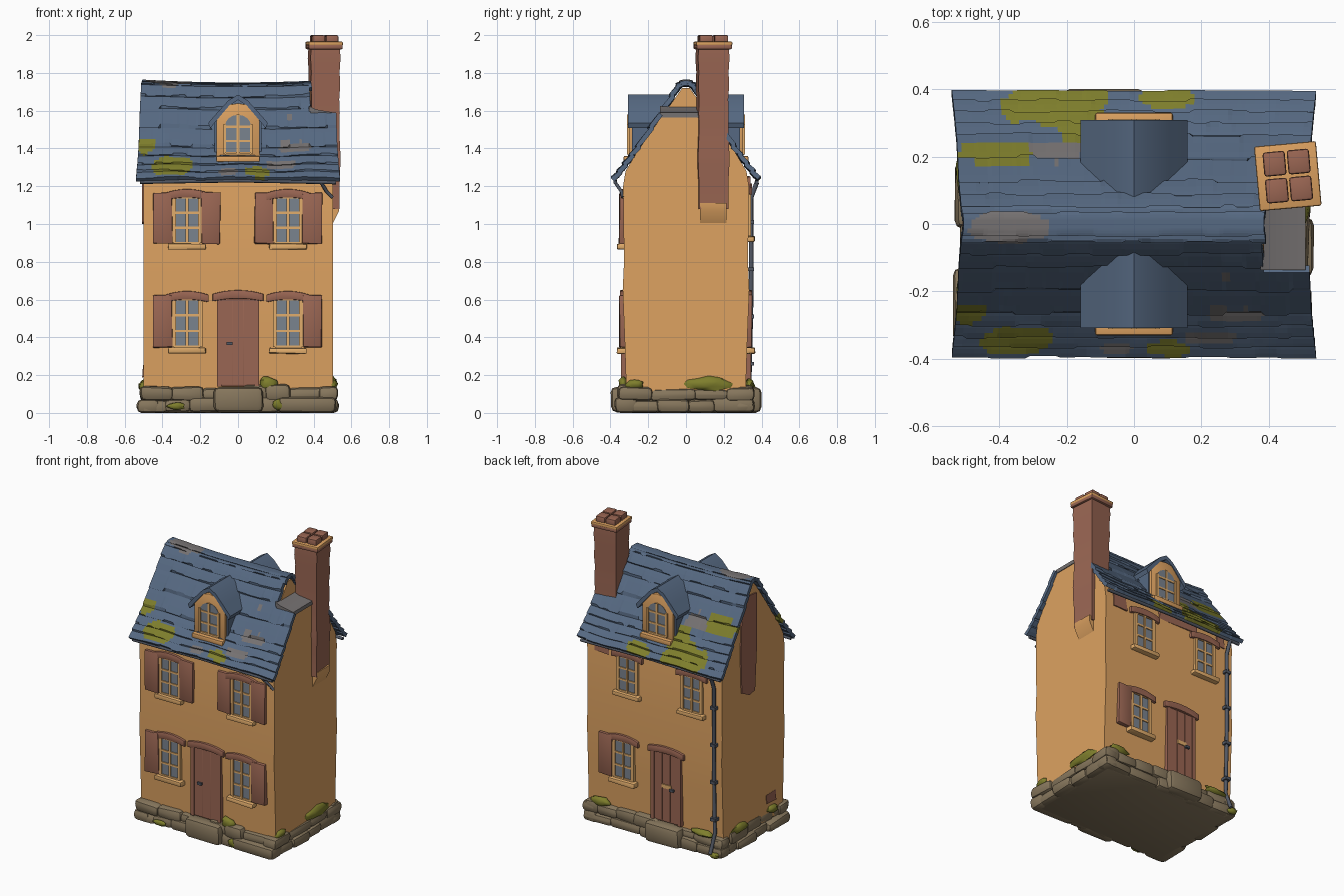
import bpy, bmesh, math, random
from mathutils import Matrix, Vector

if "Cube" in bpy.data.objects:
    bpy.data.objects.remove(bpy.data.objects["Cube"])

random.seed(4)
R = random.uniform


def lin(c):
    c /= 255
    return c / 12.92 if c < 0.04 else ((c + 0.055) / 1.055) ** 2.4


def material(name, r, g, b):
    m = bpy.data.materials.new(name)
    m.diffuse_color = (lin(r), lin(g), lin(b), 1)
    m.use_nodes = True
    m.node_tree.nodes["Principled BSDF"].inputs["Base Color"].default_value = m.diffuse_color
    return m


plaster = material("ochre plaster", 221, 162, 97)
cream = material("pale trim", 226, 173, 108)
brown = material("red brown", 154, 102, 83)
slate = material("blue slate", 86, 105, 130)
grey = material("grey slate", 118, 114, 114)
moss = material("moss", 126, 126, 44)
stone = material("stone", 135, 119, 93)
glass = material("window glass", 122, 131, 142)
iron = material("grey iron", 82, 88, 100)


def finish(bm, name, mats, bevel=0, angle=35):
    bmesh.ops.recalc_face_normals(bm, faces=bm.faces)
    if bevel:
        bmesh.ops.bevel(bm, geom=bm.edges[:], offset=bevel, segments=2, profile=0.5, affect='EDGES')
    me = bpy.data.meshes.new(name)
    bm.to_mesh(me)
    bm.free()
    for p in me.polygons:
        p.use_smooth = True
    me.set_sharp_from_angle(angle=math.radians(angle))
    for m in mats:
        me.materials.append(m)
    ob = bpy.data.objects.new(name, me)
    bpy.context.collection.objects.link(ob)
    return ob


def box(name, x, y, z, mat, bevel=0, jitter=0, turn=0):
    """Box from (min, max) ranges."""
    bm = bmesh.new()
    bmesh.ops.create_cube(bm, size=1)
    c = Vector([(a + b) / 2 for a, b in (x, y, z)])
    s = [abs(b - a) for a, b in (x, y, z)]
    rot = Matrix.Rotation(turn, 3, 'Z')
    for v in bm.verts:
        v.co = rot @ Vector([v.co[i] * s[i] for i in range(3)]) + c
        v.co += Vector((R(-1, 1), R(-1, 1), R(-1, 1))) * jitter
        v.co.z = max(v.co.z, 0)
    return finish(bm, name, [mat], bevel)


def prism(name, outline, a, b, mat, axis='Y', bevel=0):
    """Extrude a 2D outline (u, z) along Y or X."""
    bm = bmesh.new()
    put = (lambda u, z, d: (u, d, z)) if axis == 'Y' else (lambda u, z, d: (d, u, z))
    rings = [[bm.verts.new(put(u, z, d)) for u, z in outline] for d in (a, b)]
    n = len(outline)
    for r in rings:
        bm.faces.new(r)
    for i in range(n):
        j = (i + 1) % n
        bm.faces.new((rings[0][i], rings[0][j], rings[1][j], rings[1][i]))
    return finish(bm, name, [mat], bevel)


def tube(name, pts, radius, mat):
    cu = bpy.data.curves.new(name, 'CURVE')
    cu.dimensions = '3D'
    cu.bevel_depth, cu.bevel_resolution, cu.use_fill_caps = radius, 2, True
    sp = cu.splines.new('POLY')
    sp.points.add(len(pts) - 1)
    for p, q in zip(sp.points, pts):
        p.co = (*q, 1)
    cu.materials.append(mat)
    ob = bpy.data.objects.new(name, cu)
    bpy.context.collection.objects.link(ob)


def blob(name, c, r, mat):
    bm = bmesh.new()
    bmesh.ops.create_icosphere(bm, subdivisions=2, radius=1)
    for v in bm.verts:
        k = R(0.75, 1.15)
        v.co = [c[i] + v.co[i] * r[i] * k for i in range(3)]
    finish(bm, name, [mat], angle=60)


# Walls: full gable, with a lower shoulder at the chimney end
side = [(0.315, 0.08), (0.325, 0.4), (0.335, 0.65), (0.328, 0.8), (0.333, 1.2), (0.32, 1.28), (0.26, 1.38)]
full = side + [(0.12, 1.58), (0.02, 1.72)]
low = side + [(0.125, 1.575)]
for name, half, x0, x1 in (("gable_walls", full, -0.5, 0.385), ("shoulder_wall", low, 0.36, 0.503)):
    prism(name, half + [(-y, z) for y, z in reversed(half)], x0, x1, plaster, 'X')

# Main roof: shallow stepped slate courses, coloured in patches
PROF = [(0.39, 1.24), (0.33, 1.315), (0.26, 1.405), (0.12, 1.61), (0.045, 1.73), (0.012, 1.75)]
PATCHES = [(-0.5, -0.26, .06, .035, 1), (-0.35, -0.345, .11, .04, 1), (0.1, -0.37, .06, .025, 1),
           (-0.24, 0.36, .16, .07, 1), (-0.13, 0.29, .1, .05, 1), (-0.4, 0.21, .12, .03, 1),
           (0.1, 0.37, .08, .03, 1), (-0.37, -0.01, .14, .045, 2), (-0.23, 0.22, .08, .035, 2),
           (0.3, -0.27, .09, .02, 2), (0.22, -0.34, .08, .02, 2), (0.27, -0.17, .05, .012, 2),
           (-0.05, -0.37, .05, .015, 2)]


def roof_point(t):
    f = min(max(t, 0), 0.9999) * (len(PROF) - 1)
    i = int(f)
    (a, b), (c, d) = PROF[i], PROF[i + 1]
    return a + (c - a) * (f - i), b + (d - b) * (f - i)


def build_roof():
    bm = bmesh.new()
    cols, n = 84, 10
    rows = []
    for s in (-1, 1):
        part = []
        for k in range(n):
            drop, w = [], 0
            for i in range(cols + 1):  # one offset per slate
                if w == 0:
                    d, w = (R(-0.014, 0.014), R(0, 0.004)), random.randint(3, 9)
                w -= 1
                drop.append(d)
            for f, lift in ((0, 0.008), (0.35, 0.006), (0.7, 0.003), (0.95, 0)):
                row = []
                for i in range(cols + 1):
                    t = (k + f) / n + drop[i][0] * (f == 0)
                    y, z = roof_point(t)
                    x = (i / cols * 2 - 1) * (0.54 - 0.035 * t)
                    up = lift + drop[i][1] * (1 - f)
                    z += 0.06 * t * x * x + up * 0.6 + 0.004 * math.sin(17 * x + 5 * s) * (1 - t)
                    row.append(bm.verts.new((x, s * (y + up * 0.7), z)))
                part.append(row)
        rows += part if s < 0 else part[::-1]
    for a, b in zip(rows, rows[1:]):
        for i in range(cols):
            quad = (a[i], a[i + 1], b[i + 1], b[i])
            c = sum((v.co for v in quad), Vector()) / 4
            if c.x > 0.385 and c.z > 1.6:  # cut away beside the chimney
                continue
            f = bm.faces.new(quad)
            wob = 1 + 0.3 * math.sin(55 * c.x + 9 * c.y) * math.cos(40 * c.y)
            for px, py, rx, ry, m in PATCHES:
                if ((c.x - px) / rx) ** 2 + ((c.y - py) / ry) ** 2 < wob:
                    f.material_index = m
    bmesh.ops.delete(bm, geom=[v for v in bm.verts if not v.link_faces], context='VERTS')
    me = bpy.data.meshes.new("main_roof")
    bm.to_mesh(me)
    bm.free()
    for m in (slate, moss, grey):
        me.materials.append(m)
    ob = bpy.data.objects.new("main_roof", me)
    bpy.context.collection.objects.link(ob)
    mod = ob.modifiers.new("thickness", 'SOLIDIFY')
    mod.thickness, mod.offset = 0.025, -1


build_roof()
prism("shoulder_ledge", [(0.375, 1.625), (0.41, 1.607), (0.508, 1.59), (0.508, 1.565), (0.375, 1.57)],
      -0.137, 0.125, grey)


def arch(cx, w, z0, z1, rise, n=8):
    """Outline with an arched top."""
    top = [(cx + w * math.cos(math.pi * i / n), z1 + rise * math.sin(math.pi * i / n)) for i in range(n + 1)]
    return [(cx + w, z0)] + top + [(cx - w, z0)]


def lintel(cx, w, z, s):
    up = [(cx + w * i / 4, z + 0.055 - 0.02 * (i / 4) ** 2) for i in range(-4, 5)]
    lo = [(cx + w * i / 4, z + 0.01 - 0.015 * (i / 4) ** 2) for i in range(4, -5, -1)]
    prism("lintel", up + lo, s * 0.31, s * 0.35, brown, bevel=0.005)


def window(cx, z0, z1, s, shutters=()):
    w, d = 0.07, 0.332
    box("window_glass", (cx - w, cx + w), (s * 0.3, s * (d + 0.005)), (z0, z1), glass)
    for u in (-1, 0, 1):
        t = 0.011 if u else 0.007
        box("window_upright", (cx + u * w - t, cx + u * w + t), (s * 0.3, s * (d + 0.013)), (z0, z1), cream)
    for i in range(4):
        z = z0 + (z1 - z0) * i / 3
        box("window_bar", (cx - w, cx + w), (s * 0.3, s * (d + 0.011)), (z - 0.006, z + 0.006), cream)
    box("window_sill", (cx - 0.1, cx + 0.1), (s * 0.3, s * 0.365), (z0 - 0.035, z0 - 0.005), cream, 0.006, 0.003)
    lintel(cx, 0.115, z1 - 0.01, s)
    for u in shutters:
        a = cx + u * 0.078
        box("shutter", (a, a + u * 0.1), (s * 0.31, s * 0.352), (z0 - 0.005, z1 + 0.025), brown, 0.006, 0.005)


def door(cx, s):
    box("door", (cx - 0.105, cx + 0.105), (s * 0.3, s * 0.336), (0.14, 0.605), brown, 0.004)
    for u in (-1, 1):
        box("door_post", (cx + u * 0.1 - 0.012, cx + u * 0.1 + 0.012), (s * 0.3, s * 0.345), (0.14, 0.61), brown)
    for i in range(3):
        x = cx - 0.088 + i * 0.0595
        box("door_plank", (x, x + 0.056), (s * 0.32, s * 0.339), (0.15, 0.6), brown)
    box("door_handle", (cx - 0.06, cx - 0.03), (s * 0.33, s * 0.352), (0.36, 0.376), iron)
    lintel(cx, 0.135, 0.595, s)
    box("door_step", (cx - 0.13, cx + 0.13), (s * 0.3, s * 0.4), (0.0, 0.135), stone, 0.03, 0.006)


# Front and back openings
for cx in (-0.27, 0.265):
    window(cx, 0.9, 1.14, -1, (-1, 1))
    window(cx, 0.35, 0.6, -1, (math.copysign(1, cx),))
window(0.2, 0.94, 1.17, 1)
window(-0.28, 0.94, 1.17, 1)
window(0.23, 0.35, 0.6, 1, (1,))
door(0, -1)
door(-0.09, 1)
box("letter_plate", (-0.13, -0.06), (0.33, 0.345), (0.37, 0.395), cream)

# Bare brick patches in the plaster
for x0, x1, z0 in ((0.34, 0.44, 1.16), (-0.22, 0.08, 1.2), (-0.44, -0.38, 1.18)):
    box("brick_patch", (x0, x1), (0.32, 0.337), (z0, 1.25), brown, 0, 0.006)
prism("gable_brick", [(-.03, 1.66), (-.03, 1.3), (-.01, 1.01), (.05, 1.0), (.13, 1.04), (.14, 1.3), (.13, 1.55),
                      (.05, 1.67)], -0.508, -0.49, brown, 'X')
box("low_brick", (-0.505, -0.49), (-0.24, -0.14), (0.19, 0.25), brown, 0, 0.004)

# Dormers
for s in (-1, 1):
    box("dormer_cheeks", (-0.125, 0.125), (s * 0.05, s * 0.285), (1.32, 1.57), slate)
    prism("dormer_front", arch(0, 0.115, 1.335, 1.54, 0.1), s * 0.275, s * 0.303, plaster, bevel=0.005)
    prism("dormer_glass", arch(0, 0.068, 1.38, 1.52, 0.058), s * 0.29, s * 0.306, glass)
    for x in (-0.07, 0, 0.07):
        box("dormer_upright", (x - 0.007, x + 0.007), (s * 0.29, s * 0.312), (1.37, 1.53 if x else 1.58), cream)
    for z in (1.37, 1.44, 1.515):
        box("dormer_bar", (-0.07, 0.07), (s * 0.29, s * 0.311), (z - 0.006, z + 0.006), cream)
    box("dormer_sill", (-0.115, 0.115), (s * 0.27, s * 0.33), (1.328, 1.36), plaster, 0.006)
    half = [(0.158, 1.535), (0.105, 1.595), (0.05, 1.655)]
    top = half + [(0, 1.685)] + [(-x, z) for x, z in half[::-1]]
    prism("dormer_roof", top + [(x * 0.93, z - 0.028) for x, z in top[::-1]], s * 0.06, s * 0.308, slate)

# Chimney: wobbly stack, corbel, cap and four pots
bm = bmesh.new()
rings, turn = [], Matrix.Rotation(0.09, 3, 'Z')
for i in range(13):
    z, k = 1.08 + i * 0.87 / 12, R(0.073, 0.08)
    rings.append([bm.verts.new(turn @ Vector((u * k, v * (k + 0.004), 0)) + Vector((0.456, 0.14, z)))
                  for u, v in ((-1, -1), (1, -1), (1, 1), (-1, 1))])
for a, b in zip(rings, rings[1:]):
    for i in range(4):
        bm.faces.new((a[i], a[(i + 1) % 4], b[(i + 1) % 4], b[i]))
bm.faces.new(rings[0])
bm.faces.new(rings[-1])
finish(bm, "chimney_stack", [brown], angle=50)
prism("chimney_corbel", [(0.45, 1.11), (0.537, 1.11), (0.535, 1.07), (0.5, 1.0), (0.45, 1.0)], 0.075, 0.215, plaster)
box("chimney_cap", (0.365, 0.547), (0.047, 0.237), (1.925, 1.952), brown, 0.008, 0, 0.09)
box("cap_mortar", (0.364, 0.548), (0.046, 0.238), (1.945, 1.965), plaster, 0.006, 0, 0.09)
for u in (-1, 1):
    for v in (-1, 1):
        p = turn @ Vector((u * 0.036, v * 0.04, 0)) + Vector((0.456, 0.142, 0))
        box("chimney_pot", (p.x - .033, p.x + .033), (p.y - .036, p.y + .036), (1.95, 2.0), brown, 0.008, 0, 0.09)

# Gutters and drain pipes
for s in (-1, 1):
    tube("gutter", [(-0.52, s * 0.375, 1.222), (0, s * 0.375, 1.23), (0.52, s * 0.375, 1.22)], 0.01, iron)
tube("drain_pipe", [(-0.45, 0.375, 1.22), (-0.45, 0.345, 1.14), (-0.45, 0.345, 0.6), (-0.45, 0.335, 0.16),
                    (-0.45, 0.385, 0.04)], 0.012, iron)
for z in (0.25, 0.5, 0.75, 1.0):
    box("pipe_bracket", (-0.47, -0.43), (0.32, 0.36), (z, z + 0.02), iron)
tube("corner_spout", [(0.44, -0.375, 1.22), (0.47, -0.34, 1.17), (0.5, -0.335, 1.14)], 0.009, iron)

# Stone footing: core and two courses of rounded stones
box("footing_core", (-0.49, 0.49), (-0.335, 0.335), (0, 0.125), stone, 0.02)
for k in range(2):
    z0, z1 = ((0.0, 0.08), (0.062, 0.14))[k]
    out = 0.008 * (1 - k)
    for axis, span, edge in ((0, 0.51, 0.35), (1, 0.35, 0.51)):
        for s in (-1, 1):
            a = -span
            while a < span - 0.02:
                b = min(a + R(0.11, 0.24), span)
                if span - b < 0.07:
                    b = span
                along = (a - 0.009, b + 0.009)
                deep = (s * (edge - 0.09), s * (edge + out + R(-0.008, 0.02)))
                x, y = (along, deep) if axis == 0 else (deep, along)
                box("footing_stone", x, y, (z0, z1 + R(-0.012, 0.008)), stone, 0.026, 0.007)
                a = b

# Moss clumps on the footing
for c, r in (((0.16, -0.335, 0.155), (.05, .025, .04)), ((-0.33, -0.365, 0.035), (.05, .015, .02)),
             ((0.21, -0.365, 0.045), (.03, .015, .03)), ((0.503, 0.12, 0.155), (.025, .13, .04)),
             ((0.503, -0.27, 0.15), (.025, .05, .03)), ((-0.503, 0.15, 0.145), (.025, .09, .03)),
             ((-0.503, -0.2, 0.14), (.025, .06, .025)), ((-0.36, 0.34, 0.14), (.08, .025, .025)),
             ((0.4, 0.335, 0.15), (.08, .025, .035)), ((-0.47, 0.37, 0.03), (.04, .02, .02))):
    blob("moss_clump", c, r, moss)
